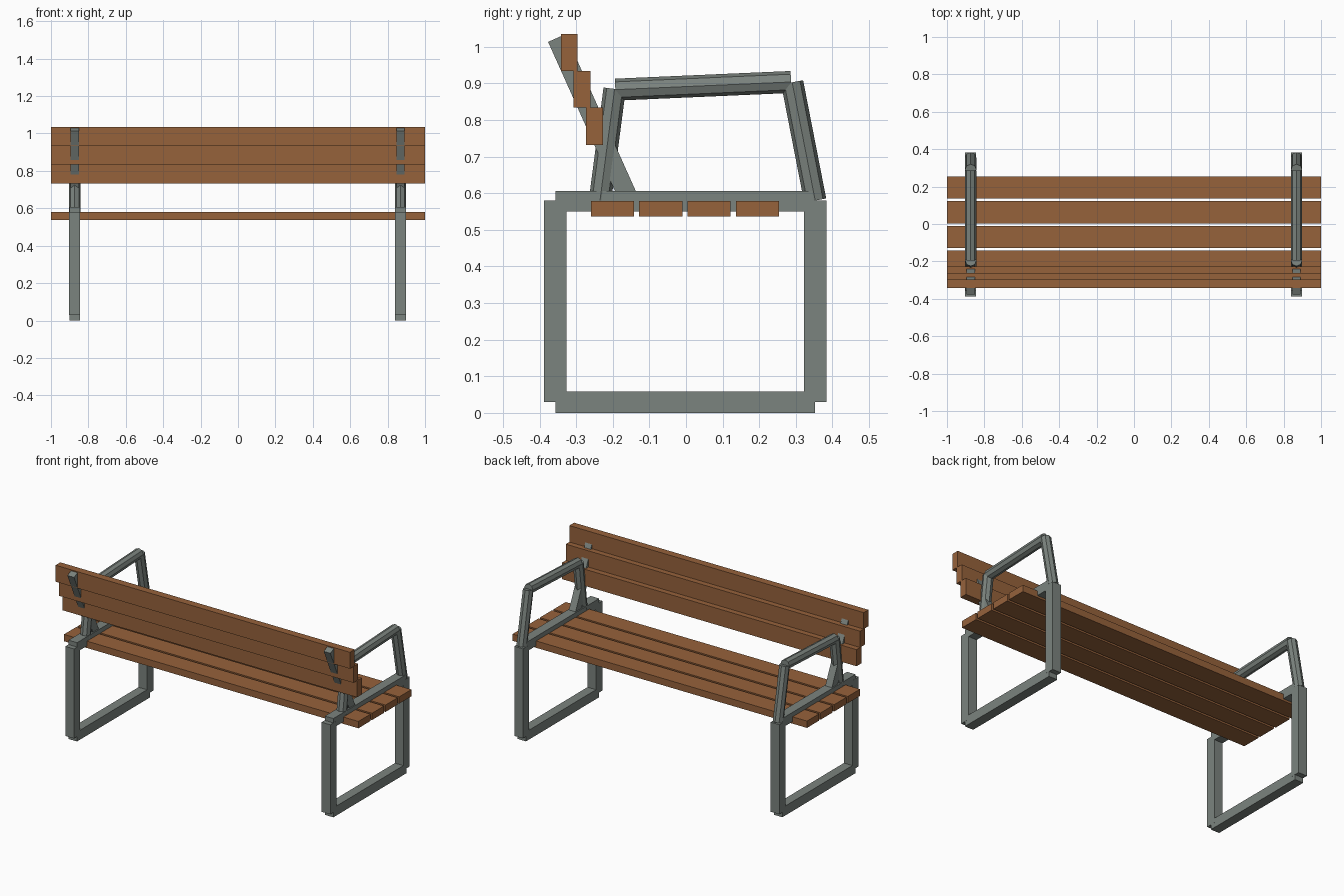
import bpy, bmesh
from mathutils import Vector, Matrix

if "Cube" in bpy.data.objects:
    bpy.data.objects.remove(bpy.data.objects["Cube"])


def material(name, rgb):
    m = bpy.data.materials.new(name)
    m.diffuse_color = (*rgb, 1.0)
    m.use_nodes = True
    m.node_tree.nodes["Principled BSDF"].inputs["Base Color"].default_value = m.diffuse_color
    return m


WOOD = material("brown_wood", (0.305, 0.122, 0.044))
METAL = material("grey_metal", (0.198, 0.227, 0.209))


def finish(name, bm, mat):
    bmesh.ops.recalc_face_normals(bm, faces=bm.faces)
    mesh = bpy.data.meshes.new(name)
    bm.to_mesh(mesh)
    bm.free()
    mesh.materials.append(mat)
    obj = bpy.data.objects.new(name, mesh)
    bpy.context.collection.objects.link(obj)


def plank(name, y0, y1, z0, z1):
    """Full-length wooden slat along x."""
    bm = bmesh.new()
    bmesh.ops.create_cube(bm, size=1.0, matrix=Matrix.Translation(
        (0, (y0 + y1) / 2, (z0 + z1) / 2)) @ Matrix.Diagonal((2.0, y1 - y0, z1 - z0, 1)))
    finish(name, bm, WOOD)


def bar(name, x, a, b, width, depth, octagon=False):
    """Straight bar in the y-z plane at x, from a=(y, z) to b=(y, z)."""
    a, b = Vector((x, *a)), Vector((x, *b))
    along = (b - a).normalized()
    across = Vector((1, 0, 0))
    side = along.cross(across)
    frame = Matrix((across, side, along)).transposed().to_4x4()
    frame.translation = (a + b) / 2
    length = (b - a).length
    bm = bmesh.new()
    if octagon:
        bmesh.ops.create_cone(bm, cap_ends=True, segments=8, radius1=width / 2,
                              radius2=width / 2, depth=length, matrix=frame)
    else:
        bmesh.ops.create_cube(bm, size=1.0,
                              matrix=frame @ Matrix.Diagonal((width, depth, length, 1)))
    finish(name, bm, METAL)


# Seat slats
for i in range(4):
    y = -0.26 + i * 0.132
    plank(f"seat_slat_{i + 1}", y, y + 0.118, 0.537, 0.579)

# Stepped backrest slats
for i, (z0, z1) in enumerate([(0.732, 0.834), (0.834, 0.934), (0.934, 1.035)]):
    y = -0.273 - i * 0.0345
    plank(f"back_slat_{i + 1}", y, y + 0.046, z0, z1)

# Metal end frames
for side, x in (("left", -0.873), ("right", 0.869)):
    bar(f"{side}_rear_leg", x, (-0.357, 0.03), (-0.357, 0.58), 0.059, 0.061)
    bar(f"{side}_front_leg", x, (0.353, 0.03), (0.353, 0.58), 0.059, 0.061)
    bar(f"{side}_foot_bar", x, (-0.357, 0.029), (0.353, 0.029), 0.058, 0.058)
    bar(f"{side}_seat_bar", x, (-0.357, 0.578), (0.353, 0.578), 0.058, 0.057)
    # octagonal armrest loop
    bar(f"{side}_front_arm_post", x, (0.353, 0.58), (0.290, 0.903), 0.061, 0, True)
    bar(f"{side}_rear_arm_post", x, (-0.235, 0.58), (-0.195, 0.885), 0.061, 0, True)
    bar(f"{side}_armrest", x, (-0.193, 0.883), (0.287, 0.904), 0.060, 0, True)
    # slanted backrest support
    bar(f"{side}_back_support", x, (-0.154, 0.58), (-0.353, 1.024), 0.045, 0.052)
